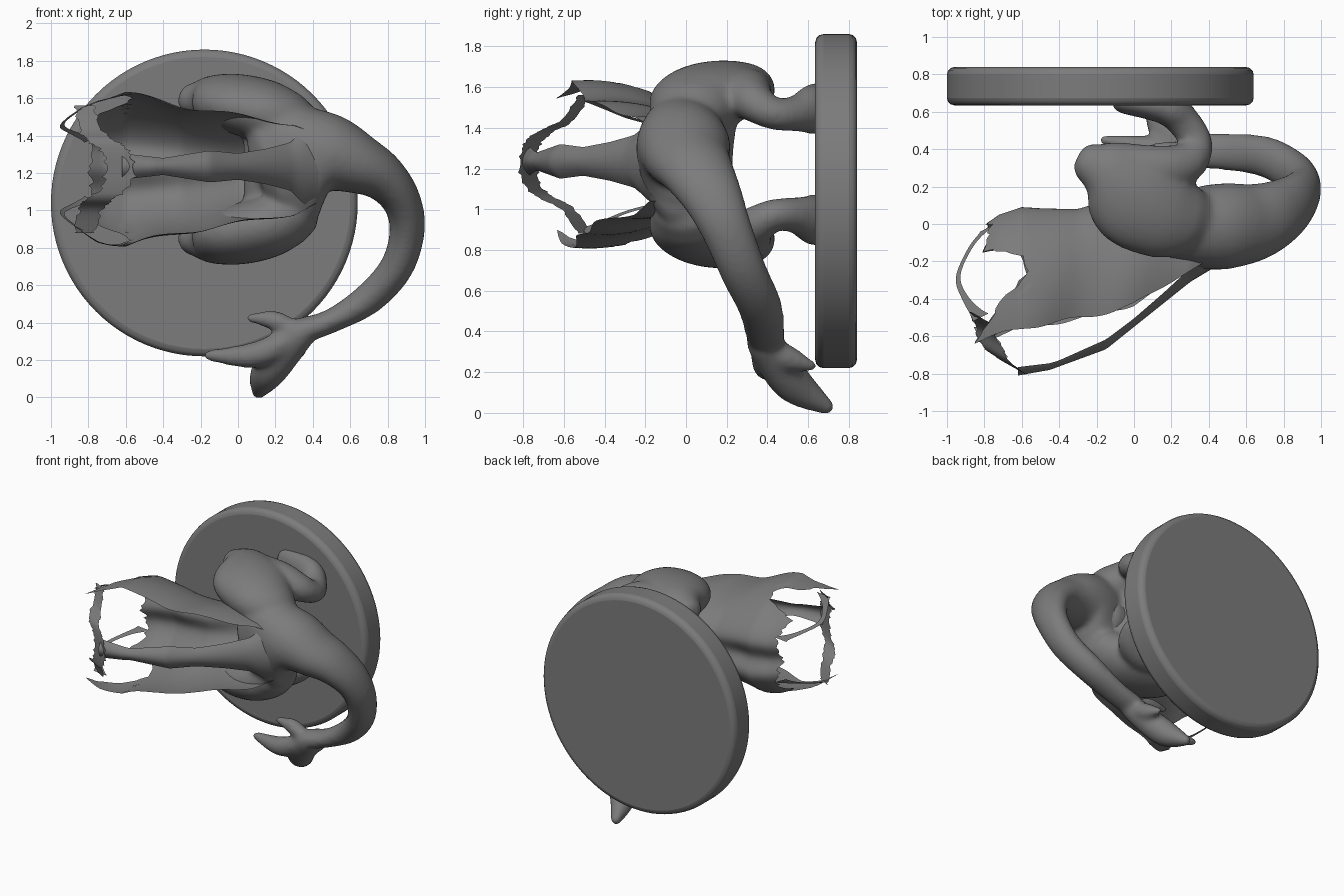
import bpy, bmesh, math, random
from mathutils import Vector

if "Cube" in bpy.data.objects:
    bpy.data.objects.remove(bpy.data.objects["Cube"])

random.seed(4)
ZC = 1.22  # mirror plane of the creature, which lies sideways on the wall disc
GREY = bpy.data.materials.new("dark_grey")
GREY.diffuse_color = (.2, .2, .2, 1)
GREY.use_nodes = True
GREY.node_tree.nodes["Principled BSDF"].inputs["Base Color"].default_value = GREY.diffuse_color


def make(name, verts, faces, smooth=True):
    me = bpy.data.meshes.new(name)
    me.from_pydata([tuple(v) for v in verts], [], faces)
    bm = bmesh.new()
    bm.from_mesh(me)
    bmesh.ops.recalc_face_normals(bm, faces=bm.faces)
    bm.to_mesh(me)
    bm.free()
    for p in me.polygons:
        p.use_smooth = smooth
    me.materials.append(GREY)
    ob = bpy.data.objects.new(name, me)
    bpy.context.collection.objects.link(ob)
    return ob


def lerp(table, x):
    if x <= table[0][0]:
        return table[0][1]
    for (a, p), (b, q) in zip(table, table[1:]):
        if x <= b:
            return p + (q - p) * (x - a) / (b - a)
    return table[-1][1]


def spline(rows, n=8):
    """Catmull-Rom through rows of numbers."""
    r = [rows[0]] + list(rows) + [rows[-1]]
    out = []
    for i in range(1, len(r) - 2):
        for k in range(n):
            t = k / n
            out.append([0.5 * (2*b + (c - a)*t + (2*a - 5*b + 4*c - d)*t*t
                               + (3*b - a - 3*c + d)*t**3)
                        for a, b, c, d in zip(r[i-1], r[i], r[i+1], r[i+2])])
    return out + [list(rows[-1])]


def tube(rows, ref, verts, faces, sides=24):
    """Rows: x, y, z, radius across ref, radius along ref. Rounded ends."""
    s = spline(rows)
    pts = [Vector(p[:3]) for p in s]
    tan = [(pts[min(i+1, len(s)-1)] - pts[max(i-1, 0)]).normalized() for i in range(len(s))]
    rings = []
    caps = ((-.9, .43), (-.6, .8))
    for k, f in caps:
        rings.append((pts[0] + tan[0]*k*min(s[0][3:]), tan[0], s[0][3]*f, s[0][4]*f))
    rings += [(pts[i], tan[i], s[i][3], s[i][4]) for i in range(len(s))]
    for k, f in reversed(caps):
        rings.append((pts[-1] - tan[-1]*k*min(s[-1][3:]), tan[-1], s[-1][3]*f, s[-1][4]*f))
    o = len(verts)
    for p, t, a, b in rings:
        u = t.cross(ref).normalized()
        v = u.cross(t)
        for j in range(sides):
            q = math.tau * j / sides
            verts.append(p + u*a*math.cos(q) + v*b*math.sin(q))
    for i in range(len(rings) - 1):
        for j in range(sides):
            k = (j + 1) % sides
            faces.append((o+i*sides+j, o+i*sides+k, o+(i+1)*sides+k, o+(i+1)*sides+j))
    faces.append(tuple(o + j for j in range(sides)))
    faces.append(tuple(o + (len(rings)-1)*sides + j for j in range(sides)))


def sheet(name, fn, nu, nv):
    verts = [fn(i/nu, j/nv) for i in range(nu+1) for j in range(nv+1)]
    faces = [(i*(nv+1)+j, (i+1)*(nv+1)+j, (i+1)*(nv+1)+j+1, i*(nv+1)+j+1)
             for i in range(nu) for j in range(nv)]
    return make(name, verts, faces)


# Wall disc
bpy.ops.mesh.primitive_cylinder_add(vertices=96, radius=.82, depth=.205,
                                    location=(-.18, .737, 1.04), rotation=(math.pi/2, 0, 0))
disc = bpy.context.object
disc.name = "wall_disc"
disc.data.materials.append(GREY)
bev = disc.modifiers.new("Bevel", 'BEVEL')
bev.width, bev.segments, bev.limit_method = .04, 3, 'ANGLE'
bpy.ops.object.shade_smooth_by_angle(angle=math.radians(30))

# Tail, legs and tail lobes, fused into one skin
V, F = [], []
Y, Z = Vector((0, 1, 0)), Vector((0, 0, 1))
tube([(.27, -.03, 1.25, .35, .2), (.38, -.02, 1.29, .28, .225), (.5, -.01, 1.3, .215, .23),
      (.64, .01, 1.25, .165, .21), (.77, .06, 1.18, .13, .18), (.87, .13, 1.06, .105, .15),
      (.905, .2, .9, .095, .125), (.85, .28, .7, .09, .115), (.7, .36, .53, .085, .11),
      (.5, .385, .41, .065, .1), (.35, .39, .36, .07, .095)], Y, V, F)
for end, mid, r in [((.06, .4, .425), (.2, .39, .41), .048),
                    ((-.16, .45, .225), (.1, .4, .23), .062),
                    ((.11, .69, .03), (.17, .52, .15), .085),
                    ((.3, .62, .23), (.31, .5, .27), .055)]:
    tube([(.33, .38, .34, r, r), (*mid, r*1.15, r*1.15), (*end, r*.5, r*.5)],
         Vector((.3, .5, .8)), V, F, 16)
for s in (1, -1):
    def m(x, y, dz, a, b):
        return (x, y, ZC + s*dz, a, b)
    # thigh
    tube([m(.27, .02, .25, .2, .16), m(.15, .06, .31, .25, .165),
          m(.0, .15, .35, .27, .16), m(-.13, .27, .37, .19, .135),
          m(-.22, .32, .37, .12, .1)], Z, V, F)
    # shin and foot
    tube([m(-.1, .33, .36, .11, .11), m(.14, .3, .36, .12, .11), m(.28, .33, .31, .11, .1),
          m(.33, .43, .25, .09, .08), m(.27, .54, .25, .09, .09), m(.17, .62, .27, .09, .125),
          m(-.06, .65, .28, .06, .12)], Z, V, F)
# belly side of the pelvis, bridging the two thighs
tube([(.16, .13, 1.0, .13, .12), (.16, .11, 1.22, .13, .12), (.16, .13, 1.44, .13, .12)], Y, V, F)
body = make("hips_legs_and_tail", V, F)
rm = body.modifiers.new("Remesh", 'REMESH')
rm.mode, rm.voxel_size, rm.use_smooth_shade = 'VOXEL', .016, True
sm = body.modifiers.new("Smooth", 'SMOOTH')
sm.factor, sm.iterations = .5, 16

# Hollow torn torso: belly and side walls
WIDTH = [(-.9, .31), (-.75, .38), (-.6, .41), (-.3, .34), (0, .29), (.3, .24), (.45, .17)]
BELLY = [(-.85, 0), (-.72, .09), (-.6, .13), (-.3, .11), (0, .19), (.3, .2), (.45, .14)]
EDGE = [(-.85, -.63), (-.57, -.55), (-.25, -.5), (0, -.43), (.3, -.25), (.45, -.16)]
FRONT = [(0, -.8), (.3, -.76), (.48, -.8), (.62, -.58), (.72, -.57), (.85, -.72), (1, -.84)]
SPINE = [(-.62, -.81), (-.45, -.78), (-.15, -.67), (0, -.55), (.15, -.43), (.3, -.31), (.5, -.19)]
NV = 72
tear = [random.uniform(-.02, .015) for _ in range(NV + 1)]


def wall(u, v):
    s = 2*v - 1
    x0 = lerp(FRONT, abs(s)) + tear[round(v*NV)]
    x = x0 + (.42 - x0)*u
    q = math.radians(100)*s
    k = (1 - math.cos(q)) / (1 - math.cos(math.radians(100)))
    yb, ye = lerp(BELLY, x), lerp(EDGE, x)
    ye += .012*math.sin(x*17 + s)*min(1, max(0, .3 - x)*3)
    ripple = 1 + .04*math.sin(x*13 + 2*s)*abs(s)
    ridge = -.08*math.exp(-(s/.13)**2)*max(0, min(1, -x*2))
    return Vector((x, yb - (yb - ye)*k + ridge, ZC + lerp(WIDTH, x)*math.sin(q)*ripple))


sheet("torso_wall", wall, 60, NV)


# Spine strip along the back, widening into the tail root
HALF = [(-.62, .07), (-.4, .045), (-.15, .085), (0, .07), (.15, .09), (.28, .12), (.36, .2), (.45, .2)]


def strip(u, v):
    x = -.62 + 1.05*u
    s = 2*v - 1
    h = lerp(HALF, x)
    return Vector((x, lerp(SPINE, x) + (.5*h + .01)*s*s, ZC + .015 + (h + max(0, x)*.03)*s))


sheet("spine_strip", strip, 50, 12)


# Rim band arching from the spine to both side walls
HALF_ARCH = [(-.66, -.755, .1, .1), (-.74, -.69, .16, .1), (-.79, -.58, .22, .08),
             (-.82, -.5, .34, .07)]
ARCH = spline([(x, y, -z, w) for x, y, z, w in reversed(HALF_ARCH)]
              + [(-.63, -.775, 0, .11)] + HALF_ARCH)
RAG = [random.uniform(.75, 1.1) for _ in range(len(ARCH))]


def rim(u, v):
    i = round(u*(len(ARCH) - 1))
    x, y, z, w = ARCH[i]
    d = (v - .5)*2*w*RAG[i]
    return Vector((x + d*.8, y - d*.45, ZC + z))


sheet("front_rim", rim, len(ARCH) - 1, 4)

# Thin torn threads closing the front opening
for s, side in ((1, "upper"), (-1, "lower")):
    path = spline([(-.78, -.02, .16), (-.87, -.12, .19), (-.94, -.28, .23),
                   (-.9, -.4, .28), (-.82, -.5, .33)], 6)

    def thread(u, v):
        x, y, z = path[round(u*(len(path) - 1))]
        d = (v - .5)*(.025 + .06*abs(2*u - 1)**3)
        return Vector((x + d, y + d*.5, ZC + s*(z + d*.4)))

    sheet(side + "_thread", thread, len(path) - 1, 2)
